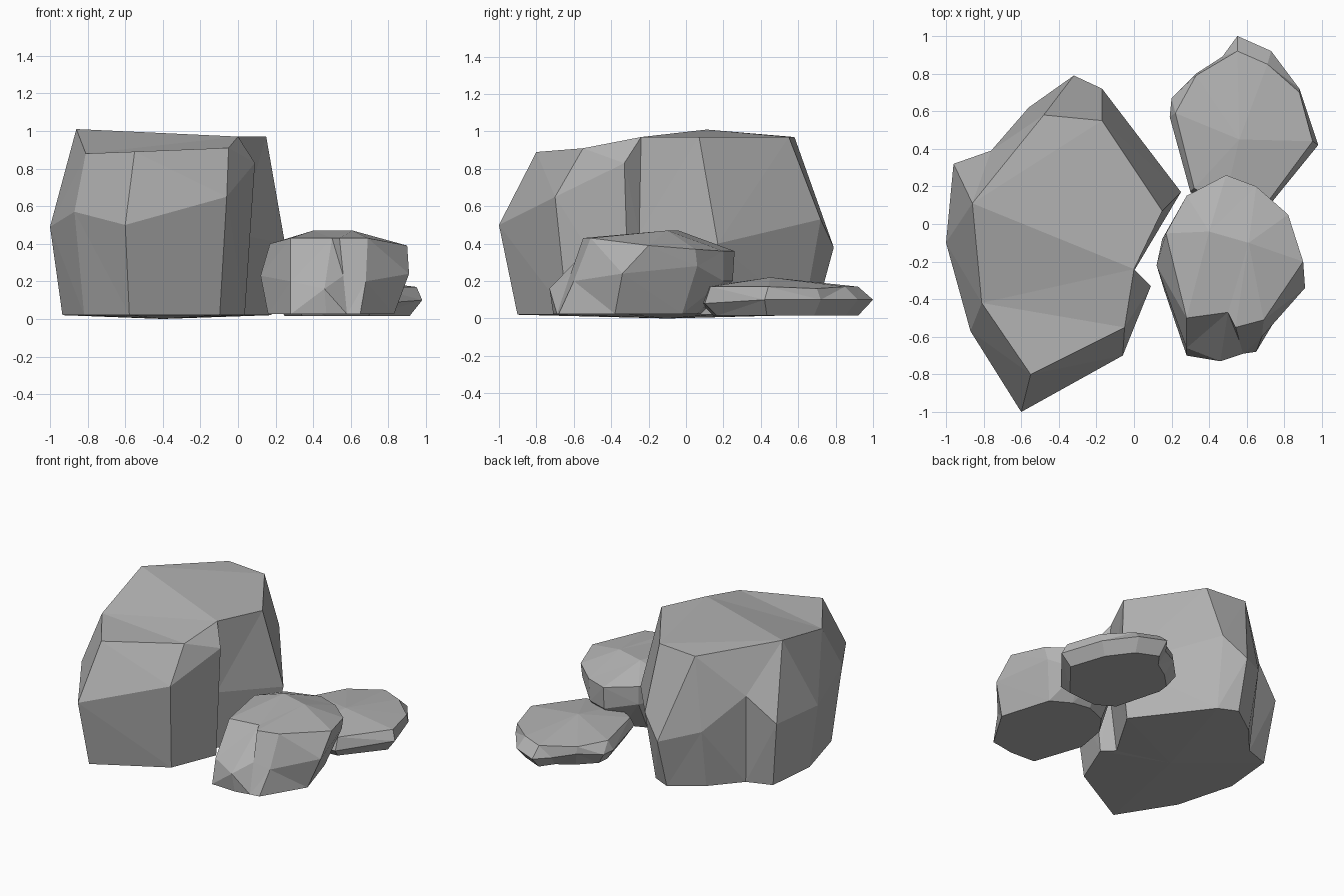
import bpy
import bmesh
from mathutils import Vector

# Remove the default cube only
default_cube = bpy.data.objects.get("Cube")
if default_cube:
    bpy.data.objects.remove(default_cube, do_unlink=True)


def make_material(name, colour):
    material = bpy.data.materials.new(name)
    material.use_nodes = True
    material.diffuse_color = colour
    shader = material.node_tree.nodes["Principled BSDF"]
    shader.inputs["Base Color"].default_value = colour
    shader.inputs["Roughness"].default_value = 0.9
    return material


def shrunken_base(ring, centre, factor, height):
    """Footprint made by pulling the girth of a rock towards its centre."""
    base = []
    for x, y, _ in ring:
        flat = Vector(centre).lerp(Vector((x, y)), factor)
        base.append((flat.x, flat.y, height))
    return base


def make_rock(name, rings, material):
    """Loft rings of equal length; repeated points collapse into one corner."""
    bm = bmesh.new()
    corners = {}

    def corner(point):
        key = tuple(round(value, 4) for value in point)
        if key not in corners:
            corners[key] = bm.verts.new(key)
        return corners[key]

    def add_face(points):
        unique = list(dict.fromkeys(corner(point) for point in points))
        if len(unique) > 2 and not bm.faces.get(unique):
            bm.faces.new(unique)

    # Sides between neighbouring rings
    for lower, upper in zip(rings, rings[1:]):
        for i in range(len(lower)):
            j = (i + 1) % len(lower)
            add_face([lower[i], lower[j], upper[j], upper[i]])

    # Closed ends
    add_face(rings[0])
    add_face(rings[-1])

    bmesh.ops.triangulate(bm, faces=bm.faces[:], quad_method='BEAUTY', ngon_method='BEAUTY')
    bmesh.ops.recalc_face_normals(bm, faces=bm.faces[:])
    mesh = bpy.data.meshes.new(name)
    bm.to_mesh(mesh)
    bm.free()
    mesh.materials.append(material)
    rock = bpy.data.objects.new(name, mesh)
    bpy.context.collection.objects.link(rock)
    return rock


stone = make_material("grey stone", (0.45, 0.45, 0.45, 1.0))

# Large boulder: girth, then the rim of its sloping top
left_peak = (-.86, .11, 1.01)
back_rim = (-.48, .58, .97)
right_rim = (-.05, -.55, .91)
boulder_girth = [
    (-.6, -1, .5), (-.87, -.57, .57), (-1, -.1, .49), (-.96, .32, .5),
    (-.76, .39, .68), (-.56, .62, .45), (-.32, .79, .38), (-.17, .72, .53),
    (.25, .17, .4), (0, -.25, .45), (.09, -.33, .83), (-.06, -.7, .65),
]
boulder_rim = [
    (-.55, -.8, .89), (-.81, -.42, .88), left_peak, left_peak,
    left_peak, back_rim, back_rim, (-.17, .55, .97),
    (.15, .07, .97), (0, -.24, .97), right_rim, right_rim,
]
boulder_base = shrunken_base(boulder_girth, (-.4, -.1), .89, .02)
boulder_foot = [(-.4, -.1, 0)] * len(boulder_girth)
make_rock("large_boulder", [boulder_foot, boulder_base, boulder_girth, boulder_rim], stone)

# Middle rock: undercut at the back, with a notch in its front
middle_base = [(x, y, .025) for x, y in (
    (.28, -.7), (.47, -.71), (.58, -.69), (.65, -.68), (.83, -.38), (.72, -.02),
    (.58, .06), (.45, .08), (.3, .02), (.2, -.12), (.16, -.35),
)]
middle_girth = [
    (.28, -.66, .2), (.46, -.73, .16), (.56, -.62, .23), (.68, -.6, .2),
    (.91, -.34, .24), (.8, .06, .28), (.64, .2, .2), (.49, .25, .2),
    (.28, .15, .25), (.15, -.08, .25), (.12, -.22, .23),
]
side_rim = (.17, -.05, .4)
middle_rim = [
    (.28, -.5, .43), (.5, -.47, .43), (.54, -.55, .43), (.69, -.51, .43),
    (.9, -.2, .39), (.82, .05, .37), (.65, .2, .36), (.49, .26, .36),
    (.28, .15, .38), side_rim, side_rim,
]
peak_a, peak_b = (.4, -.04, .47), (.61, -.1, .47)
middle_ridge = [peak_a] * 2 + [peak_b] * 5 + [peak_a] * 4
make_rock("middle_rock", [middle_base, middle_girth, middle_rim, middle_ridge], stone)

# Flat rock: a low slab with a shallow peak
slab_side = (.22, .59, .17)
slab_back = (.55, .92, .17)
slab_girth = [
    (.45, .08, .08), (.3, .17, .1), (.19, .57, .1), (.2, .67, .1),
    (.33, .8, .12), (.47, .89, .09), (.55, 1, .1), (.73, .92, .1),
    (.88, .72, .1), (.98, .42, .1), (.72, .1, .08),
]
slab_rim = [
    (.48, .11, .17), (.32, .19, .16), slab_side, slab_side,
    (.33, .79, .17), slab_back, slab_back, (.71, .85, .17),
    (.88, .7, .16), (.95, .44, .17), (.72, .13, .17),
]
slab_base = shrunken_base(slab_girth, (.56, .5), .84, .015)
slab_peak = [(.56, .45, .22)] * len(slab_girth)
make_rock("flat_rock", [slab_base, slab_girth, slab_rim, slab_peak], stone)
